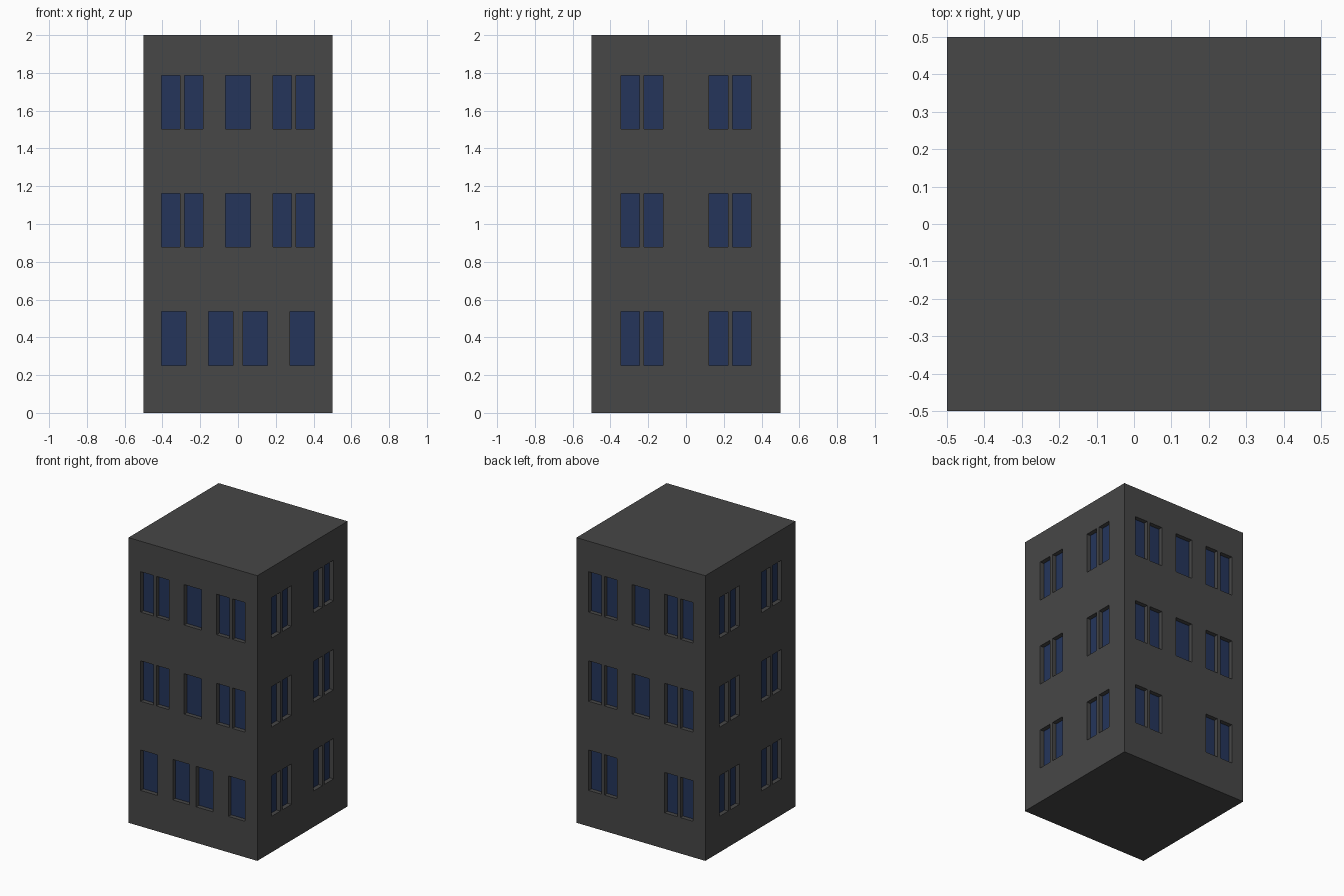
import bpy, bmesh, math
from mathutils import Matrix, Vector

if "Cube" in bpy.data.objects:
    bpy.data.objects.remove(bpy.data.objects["Cube"])

DEPTH = 0.03                      # window recess
SILLS = [0.252, 0.877, 1.502]     # bottom of each window row
HEIGHT = 0.284


def material(name, rgb):
    m = bpy.data.materials.new(name)
    m.diffuse_color = (*rgb, 1)
    m.use_nodes = True
    m.node_tree.nodes["Principled BSDF"].inputs["Base Color"].default_value = m.diffuse_color
    return m


def add_box(bm, lo, hi, turn=0.0):
    lo, hi = Vector(lo), Vector(hi)
    mat = (Matrix.Rotation(turn, 4, 'Z') @ Matrix.Translation((lo + hi) / 2)
           @ Matrix.Diagonal((*(hi - lo), 1)))
    bmesh.ops.create_cube(bm, size=1, matrix=mat)


def make_object(name, bm, mats):
    me = bpy.data.meshes.new(name)
    bm.to_mesh(me)
    bm.free()
    ob = bpy.data.objects.new(name, me)
    bpy.context.collection.objects.link(ob)
    for m in mats:
        me.materials.append(m)
    return ob


def mirrored(spans):
    return spans + [(-b, -a) for a, b in spans]


wall = material("dark grey wall", (0.063, 0.063, 0.063))
glass = material("dark blue glass", (0.018, 0.036, 0.105))

# Window layouts: horizontal spans for one row
pairs = mirrored([(0.185, 0.283), (0.307, 0.405)])
upper = pairs + [(-0.067, 0.067)]
ground = mirrored([(0.026, 0.156), (0.276, 0.405)])
side = mirrored([(0.123, 0.222), (0.245, 0.345)])

# Rows from ground up for front, right, back, left
walls = [[ground, upper, upper], [side] * 3, [pairs, upper, upper], [side] * 3]

# Building block
bm = bmesh.new()
add_box(bm, (-0.5, -0.5, 0), (0.5, 0.5, 2))
building = make_object("building", bm, [wall, glass])

# Window cutters on all four walls
bm = bmesh.new()
for i, rows in enumerate(walls):
    for sill, spans in zip(SILLS, rows):
        for a, b in spans:
            add_box(bm, (a, -0.6, sill), (b, -0.5 + DEPTH, sill + HEIGHT), i * math.pi / 2)
cutter = make_object("window_cutter", bm, [wall])
cutter.hide_render = True

mod = building.modifiers.new("windows", 'BOOLEAN')
mod.operation = 'DIFFERENCE'
mod.solver = 'EXACT'
mod.object = cutter
bpy.context.view_layer.objects.active = building
building.select_set(True)
bpy.ops.object.modifier_apply(modifier=mod.name)
bpy.data.objects.remove(cutter)

# Glass on the recessed panes, wall colour everywhere else
for f in building.data.polygons:
    offset = f.center.dot(f.normal)
    is_pane = abs(f.normal.z) < 0.1 and abs(offset - (0.5 - DEPTH)) < 0.002
    f.material_index = 1 if is_pane else 0
